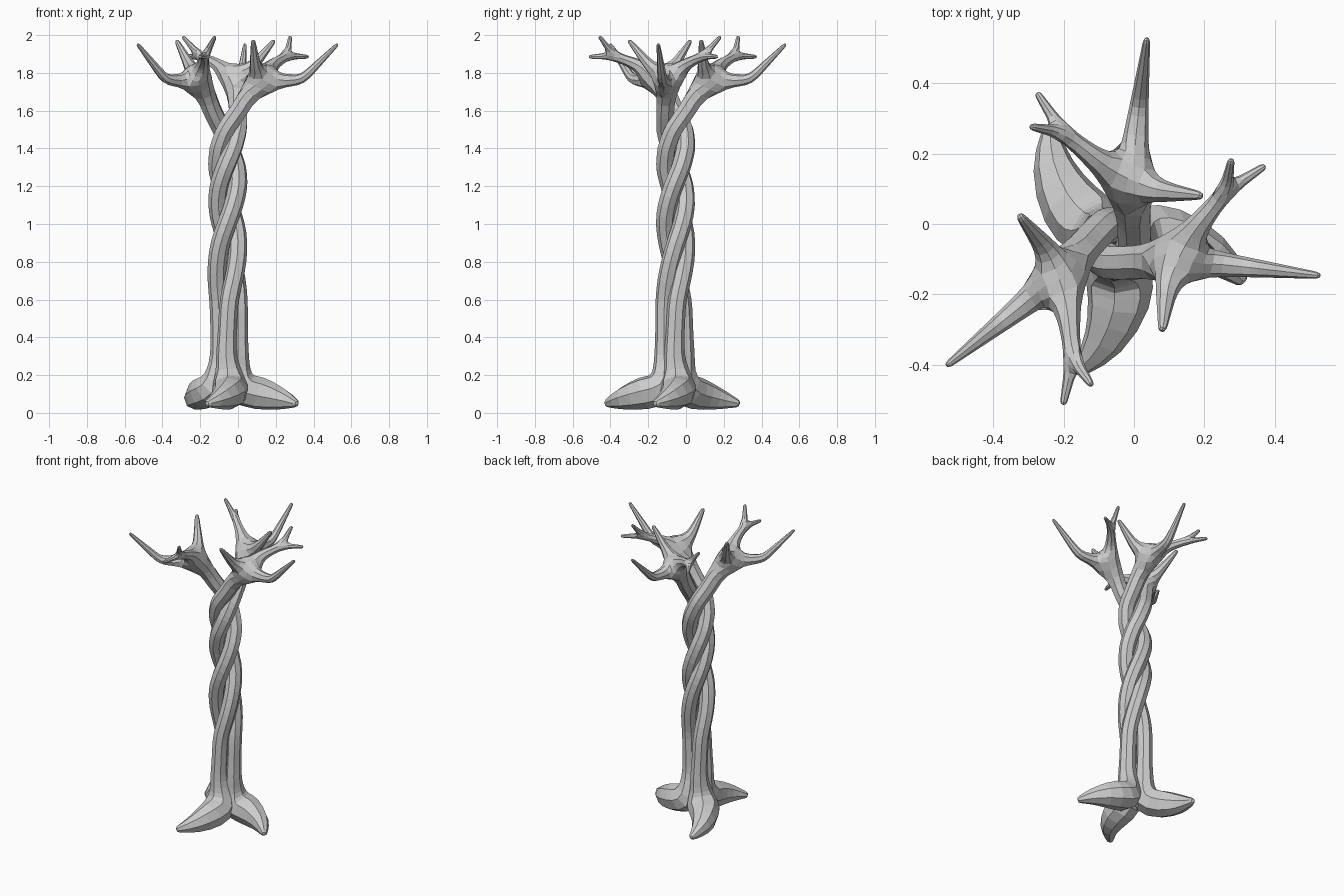
import bpy, math

if "Cube" in bpy.data.objects:
    bpy.data.objects.remove(bpy.data.objects["Cube"])

AXIS = (-0.055, -0.055)
verts, edges, radii = [], [], []


def chain(points, start=None):
    """Add (x, y, z, radius) points as a connected limb; return last index."""
    prev = start
    for x, y, z, r in points:
        verts.append((x - AXIS[0], y - AXIS[1], z))
        radii.append(r)
        i = len(verts) - 1
        if prev is not None:
            edges.append((prev, i))
        prev = i
    return prev


# twist of the trunk: height -> angle in degrees
TWIST = [(0.3, 262), (0.6, 276), (0.9, 360), (1.23, 495), (1.53, 630), (1.7, 700)]


def twist(z):
    for (z0, a0), (z1, a1) in zip(TWIST, TWIST[1:]):
        if z <= z1:
            return math.radians(a0 + (a1 - a0) * (z - z0) / (z1 - z0))
    return math.radians(TWIST[-1][1])


# root, then the twisting stem
root = [(-0.168, -0.425, 0.047, 0.018), (-0.085, -0.345, 0.075, 0.065),
        (-0.035, -0.22, 0.105, 0.103), (-0.045, -0.115, 0.125, 0.112),
        (-0.05, -0.11, 0.225, 0.07)]
stem = []
for i in range(13):
    z = 0.3 + i * 0.1
    a = twist(z)
    h = 0.058
    stem.append((AXIS[0] + h * math.cos(a), AXIS[1] + h * math.sin(a), z,
                 0.060 if i == 0 else 0.054))
stem += [(0.012, -0.11, 1.61, 0.055), (0.055, -0.105, 1.69, 0.056)]
hub = chain(root + stem + [(0.125, -0.09, 1.765, 0.074)])

# branches
chain([(0.22, -0.112, 1.757, 0.042), (0.34, -0.125, 1.765, 0.029),
       (0.53, -0.147, 1.955, 0.010)], hub)
chain([(0.092, -0.19, 1.835, 0.034), (0.08, -0.305, 1.975, 0.012)], hub)
fork = chain([(0.185, 0.0, 1.845, 0.036), (0.26, 0.092, 1.89, 0.023)], hub)
chain([(0.375, 0.167, 1.885, 0.010)], fork)
chain([(0.277, 0.185, 1.995, 0.010)], fork)

mesh = bpy.data.meshes.new("twisted_stem")
mesh.from_pydata(verts, edges, [])

# three identical stems turned about the shared axis
for n, turn in enumerate((0, 90, 225)):
    data = mesh.copy()
    obj = bpy.data.objects.new(f"tree_stem_{n + 1}", data)
    bpy.context.collection.objects.link(obj)
    obj.location = (AXIS[0], AXIS[1], 0)
    obj.rotation_euler.z = math.radians(turn)
    obj.modifiers.new("Skin", 'SKIN')
    for sv, r in zip(data.skin_vertices[0].data, radii):
        sv.radius = (r, r)
    sub = obj.modifiers.new("Rounding", 'SUBSURF')
    sub.levels = sub.render_levels = 1
